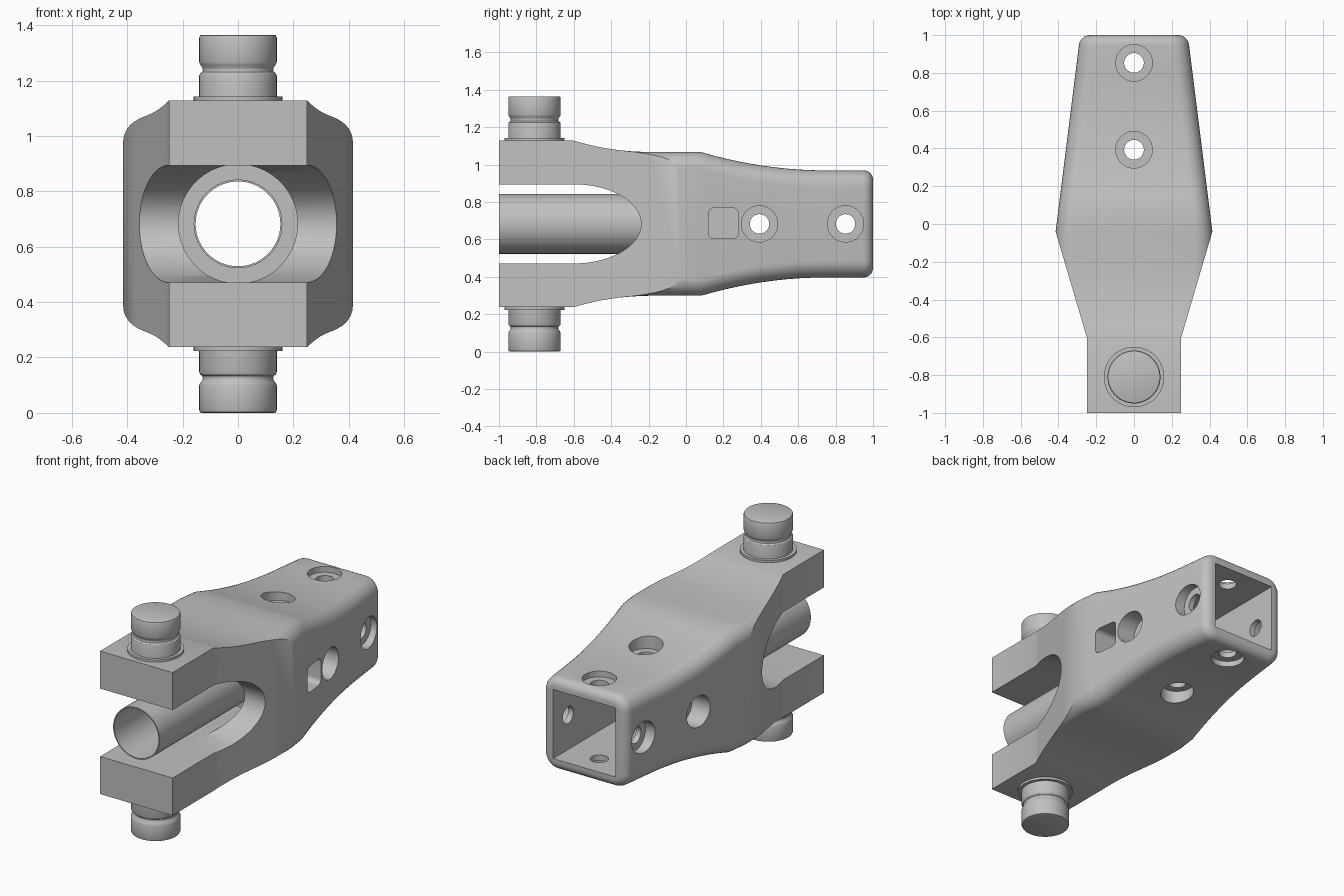
import bpy, bmesh
from math import sin, cos, pi, radians

if "Cube" in bpy.data.objects:
    bpy.data.objects.remove(bpy.data.objects["Cube"], do_unlink=True)

MID = 0.6825          # height of the symmetry plane

grey = bpy.data.materials.new("machined_grey")
grey.use_nodes = True
grey.diffuse_color = (0.53, 0.53, 0.53, 1)
grey.node_tree.nodes["Principled BSDF"].inputs["Base Color"].default_value = (0.53, 0.53, 0.53, 1)


def loft(name, rings, closed=False):
    """Skin a list of equal-length point rings; cap the ends or close the loop."""
    bm = bmesh.new()
    loops = [[bm.verts.new(p) for p in ring] for ring in rings]
    pairs = list(zip(loops, loops[1:]))
    if closed:
        pairs.append((loops[-1], loops[0]))
    else:
        bm.faces.new(loops[0])
        bm.faces.new(loops[-1])
    for a, b in pairs:
        for i in range(len(a)):
            j = (i + 1) % len(a)
            bm.faces.new((a[i], a[j], b[j], b[i]))
    bmesh.ops.recalc_face_normals(bm, faces=bm.faces)
    mesh = bpy.data.meshes.new(name)
    bm.to_mesh(mesh)
    bm.free()
    mesh.materials.append(grey)
    ob = bpy.data.objects.new(name, mesh)
    bpy.context.collection.objects.link(ob)
    return ob


def place(outline, axis, t):
    """Put a flat outline at distance t along an axis."""
    order = {"x": lambda u, v: (t, u, v),
             "y": lambda u, v: (u, t, v),
             "z": lambda u, v: (u, v, t)}[axis]
    return [order(u, v) for u, v in outline]


def prism(name, outline, axis, lo, hi):
    return loft(name, [place(outline, axis, lo), place(outline, axis, hi)])


def circle(r, cu=0, cv=0, n=64):
    return [(cu + r * cos(2 * pi * i / n), cv + r * sin(2 * pi * i / n)) for i in range(n)]


def rounded(w, h, r, cu=0, cv=0, n=8):
    """Rounded rectangle from half sizes and corner radius."""
    pts = []
    for k, (sx, sy) in enumerate(((1, 1), (-1, 1), (-1, -1), (1, -1))):
        for i in range(n + 1):
            a = pi / 2 * (k + i / n)
            pts.append((cu + sx * (w - r) + r * cos(a), cv + sy * (h - r) + r * sin(a)))
    return pts


def activate(ob):
    bpy.ops.object.select_all(action="DESELECT")
    ob.select_set(True)
    bpy.context.view_layer.objects.active = ob


def boolean(target, cutter, operation="DIFFERENCE"):
    cutter.hide_render = True
    mod = target.modifiers.new("cut", "BOOLEAN")
    mod.operation, mod.solver, mod.object = operation, "EXACT", cutter
    activate(target)
    bpy.ops.object.modifier_apply(modifier=mod.name)
    bpy.data.objects.remove(cutter, do_unlink=True)


def smooth(ob):
    activate(ob)
    bpy.ops.object.shade_smooth_by_angle(angle=radians(30))


# Body: rounded sections following the flared front and the tapering rear
def half_width(y):
    return 0.415 if y < -0.04 else 0.415 - 0.125 * (y + 0.04)


def half_height(y):
    if y < -0.6:
        return 0.445
    if y < -0.2:
        return 0.385 + 0.06 * ((y + 0.2) / 0.4) ** 2
    if y < 0.08:
        return 0.384
    return 0.286 + 0.098 * (max(0.75 - y, 0) / 0.67) ** 2


stations = [-1.05] + [-0.6 + 0.04 * i for i in range(11)] + [-0.04]
stations += [0.08 + 0.067 * i for i in range(11)] + [0.85]
rings = [place(rounded(half_width(y), half_height(y), 0.09, 0, MID), "y", y) for y in stations]
EDGE = 0.05
for i in range(7):    # rounded rear rim
    a = pi / 2 * i / 6
    y, inset = 1 - EDGE + EDGE * sin(a), EDGE * (1 - cos(a))
    rings.append(place(rounded(half_width(y) - inset, half_height(y) - inset, 0.09 - inset, 0, MID), "y", y))
body = loft("forked_body", rings)

# Front taper in plan
side = [(0.25, -1), (0.25, -0.6), (0.44, 0.045), (0.44, 1.1)]
plan = side + [(-x, y) for x, y in reversed(side)]
boolean(body, prism("taper_cutter", plan, "z", -0.2, 1.6), "INTERSECT")

# Fork slot with an elliptical end
slot = [(-1.1, MID - 0.2115)]
slot += [(-0.6 + 0.36 * cos(a), MID + 0.2115 * sin(a))
         for a in (-pi / 2 + pi * i / 40 for i in range(41))]
slot.append((-1.1, MID + 0.2115))
boolean(body, prism("slot_cutter", slot, "x", -0.6, 0.6))

# Round front bore, wall hole and square rear socket
boolean(body, prism("bore_cutter", circle(0.215, 0, MID), "y", -0.6, 0))
boolean(body, prism("wall_cutter", circle(0.157, 0, MID), "y", -0.1, 0.2))
square = [(sx * 0.215, MID + sz * 0.215) for sx, sz in ((1, 1), (-1, 1), (-1, -1), (1, -1))]
boolean(body, prism("socket_cutter", square, "y", 0.1, 1.1))

# Counterbored cross holes through sides, top and bottom
for y in (0.393, 0.853):
    for axis, c, mid in (("x", (y, MID), 0), ("z", (0, y), MID)):
        boolean(body, prism("hole_cutter", circle(0.052, *c), axis, mid - 0.7, mid + 0.7))
        for s in (-1, 1):
            boolean(body, prism("counterbore_cutter", circle(0.097, *c), axis, mid + s * 0.25, mid + s * 0.6))

# Rounded square window in the left side only
boolean(body, prism("window_cutter", rounded(0.08, 0.082, 0.03, 0.2, MID + 0.003), "x", 0.1, 0.6))
smooth(body)

# Thin central tube
tube_rings = [(0.16, -1), (0.16, 0.1), (0.153, 0.1), (0.153, -1)]
smooth(loft("central_tube", [place(circle(r, 0, MID), "y", y) for r, y in tube_rings], closed=True))

# Grooved pivot pins with flange washers
pin = [(0.14, 0.43), (0.14, 0.535), (0.137, 0.543), (0.129, 0.549), (0.127, 0.557),
       (0.129, 0.565), (0.137, 0.576), (0.14, 0.584), (0.14, 0.672), (0.137, 0.68), (0.131, 0.6825)]
for label, s in (("upper", 1), ("lower", -1)):
    smooth(loft(label + "_pivot_pin",
                [place(circle(r, 0, -0.81), "z", MID + s * z) for r, z in pin]))
    smooth(prism(label + "_washer", circle(0.16, 0, -0.81), "z", MID + s * 0.44, MID + s * 0.459))
